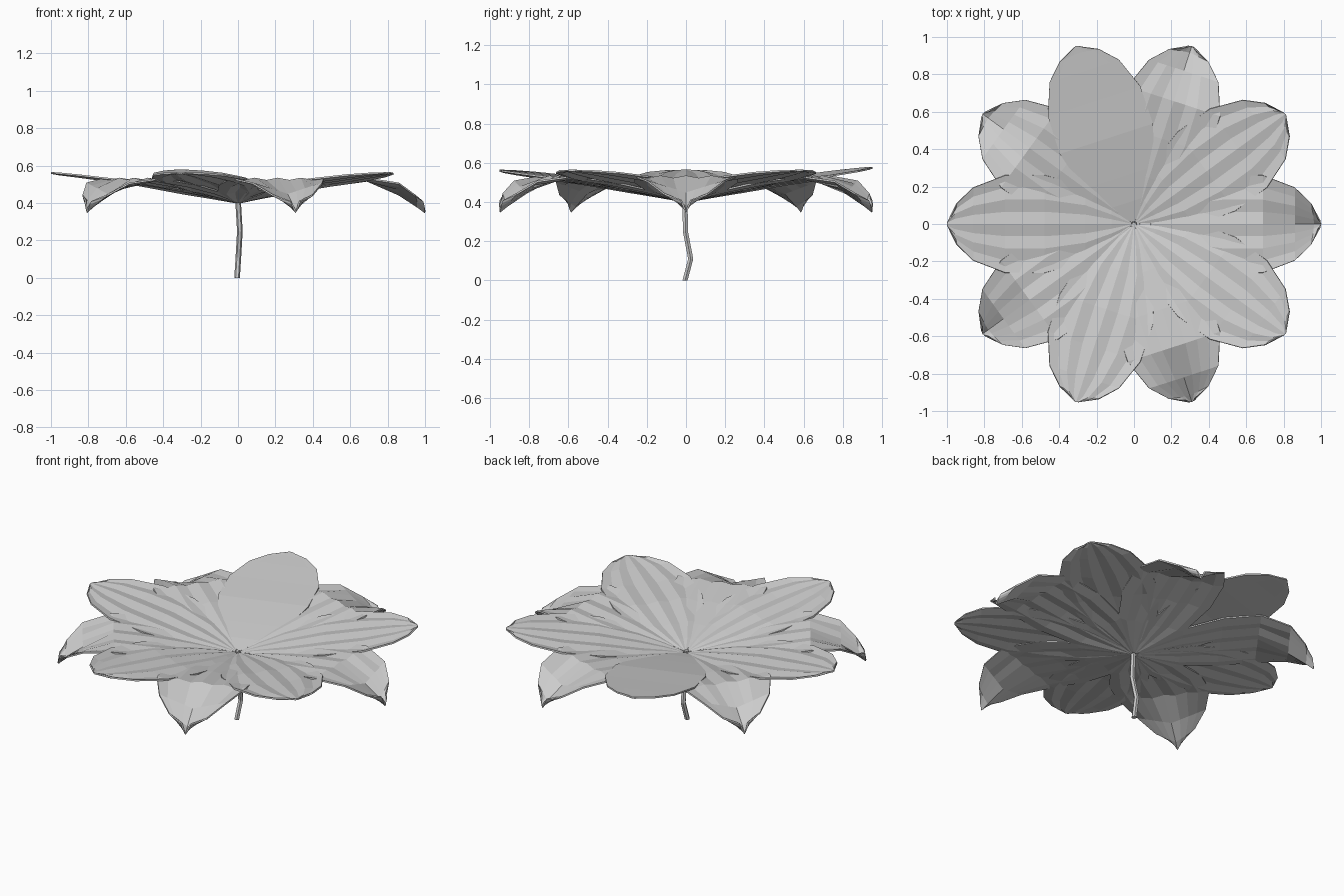
import bpy, bmesh, math
from mathutils import Matrix, Vector

cube = bpy.data.objects.get("Cube")
if cube:
    bpy.data.objects.remove(cube)

grey = bpy.data.materials.new("pale_grey")
grey.use_nodes = True
colour = (0.6, 0.6, 0.6, 1)
grey.diffuse_color = colour
grey.node_tree.nodes["Principled BSDF"].inputs["Base Color"].default_value = colour

# Petal outline: distance from the centre, half width
OUTLINE = [(0.015, 0.008), (0.12, 0.10), (0.26, 0.20), (0.48, 0.262), (0.69, 0.26),
           (0.86, 0.195), (0.96, 0.11), (1.0, 0.025)]
# Height of the midline at each of those distances
RAISED = [0.408, 0.433, 0.46, 0.498, 0.52, 0.54, 0.55, 0.555]
DROOPING = [0.404, 0.428, 0.456, 0.496, 0.525, 0.445, 0.38, 0.35]
COLUMNS = 8


def add_object(name, bm):
    mesh = bpy.data.meshes.new(name)
    bm.normal_update()
    bm.to_mesh(mesh)
    bm.free()
    mesh.materials.append(grey)
    ob = bpy.data.objects.new(name, mesh)
    bpy.context.collection.objects.link(ob)
    return ob


def petal(name, degrees, heights, lift=0.0, pleat=0.006, fold=False):
    bm = bmesh.new()
    rows = []
    for i, ((r, w), z) in enumerate(zip(OUTLINE, heights)):
        outer = fold and r > 0.7
        row = []
        for j in range(COLUMNS + 1):
            s = 2 * j / COLUMNS - 1
            # radial pleats, replaced by a raised rim where the petal folds down
            dz = abs(s) * 0.06 if outer else pleat * (w / 0.26) * (-1) ** j
            # round the tip so the last row is not a straight cut
            x = r - 0.012 * s * s * (r > 0.9)
            row.append(bm.verts.new((x, s * w, z + dz + lift * r)))
        rows.append(row)
    for a, b in zip(rows, rows[1:]):
        for j in range(COLUMNS):
            bm.faces.new((a[j], b[j], b[j + 1], a[j + 1]))
    bm.transform(Matrix.Rotation(math.radians(degrees), 4, "Z"))
    ob = add_object(name, bm)
    solid = ob.modifiers.new("thickness", "SOLIDIFY")
    solid.thickness = 0.009
    solid.offset = 0


# Five raised petals alternate with five that fold down at the tip
for k in range(5):
    angle = 36 + 72 * k
    back = angle == 108
    petal(f"raised_petal_{k + 1}", angle, RAISED,
          lift=0.02 if back else 0.006, pleat=0.0 if back else 0.006)
    petal(f"drooping_petal_{k + 1}", 72 * k, DROOPING, fold=True)

# Bent six-sided stem
PATH = [(-0.005, -0.005, 0), (0.002, 0.024, 0.11), (0.01, -0.003, 0.25), (0, -0.005, 0.42)]
bm = bmesh.new()
rings = []
for p in PATH:
    rings.append([bm.verts.new(Vector(p) + Vector((math.cos(a), math.sin(a), 0)) * 0.015)
                  for a in (math.tau * n / 6 for n in range(6))])
for a, b in zip(rings, rings[1:]):
    for n in range(6):
        m = (n + 1) % 6
        bm.faces.new((a[n], a[m], b[m], b[n]))
bm.faces.new(rings[0][::-1])
bm.faces.new(rings[-1])
add_object("stem", bm)
